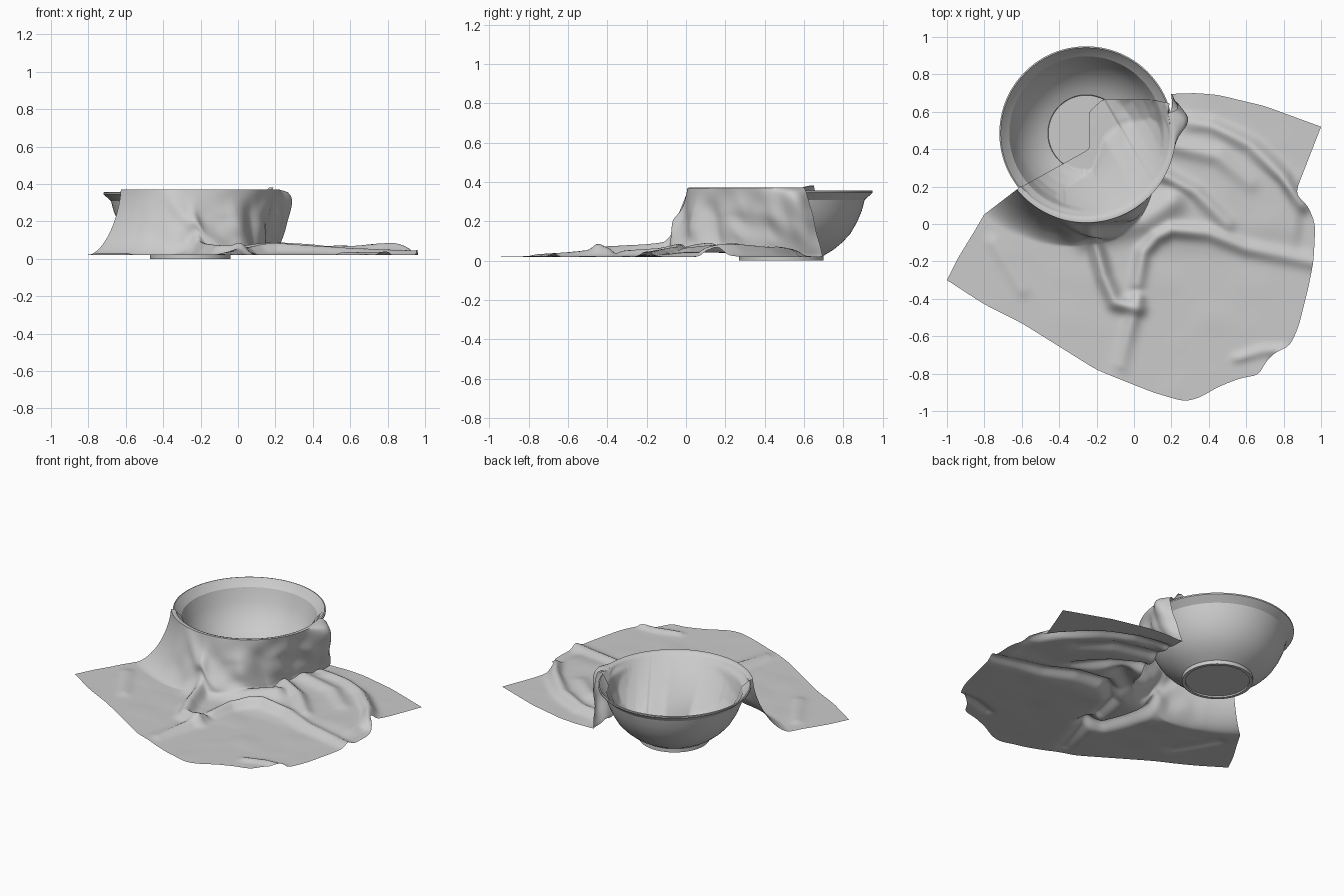
import bpy, bmesh, math
from mathutils import Vector, noise

if "Cube" in bpy.data.objects:
    bpy.data.objects.remove(bpy.data.objects["Cube"])

CX, CY = -0.255, 0.485          # bowl centre

grey = bpy.data.materials.new("light_grey")
grey.diffuse_color = (0.6, 0.6, 0.6, 1)
grey.use_nodes = True
grey.node_tree.nodes["Principled BSDF"].inputs["Base Color"].default_value = grey.diffuse_color


def finish(name, bm, angle):
    mesh = bpy.data.meshes.new(name)
    bm.to_mesh(mesh)
    bm.free()
    ob = bpy.data.objects.new(name, mesh)
    bpy.context.collection.objects.link(ob)
    mesh.materials.append(grey)
    bpy.ops.object.select_all(action='DESELECT')
    ob.select_set(True)
    bpy.context.view_layer.objects.active = ob
    bpy.ops.object.shade_smooth_by_angle(angle=math.radians(angle))
    return ob


def interp(table, x):
    for (a, fa), (b, fb) in zip(table, table[1:]):
        if x <= b:
            k = max(0, (x - a) / (b - a))
            return fa + (fb - fa) * k
    return table[-1][1]


def resample(pts, n, passes=0):
    """n + 1 points evenly spaced along a polyline, optionally rounded."""
    pts = [Vector(p) for p in pts]
    acc = [0]
    for a, b in zip(pts, pts[1:]):
        acc.append(acc[-1] + (b - a).length)
    xs = list(zip(acc, [p.x for p in pts]))
    ys = list(zip(acc, [p.y for p in pts]))
    out = [Vector((interp(xs, acc[-1] * i / n), interp(ys, acc[-1] * i / n)))
           for i in range(n + 1)]
    for _ in range(passes):
        out = [out[0]] + [(a + b * 2 + c) / 4 for a, b, c in zip(out, out[1:], out[2:])] + [out[-1]]
    return out


def smooth(a, b, x):
    k = min(1, max(0, (x - a) / (b - a)))
    return k * k * (3 - 2 * k)


# Bowl: lathed profile with foot ring and flared rim
inner = [(0, .04), (.203, .04), (.206, .05), (.25, .071), (.3, .11), (.35, .165),
         (.385, .23), (.412, .31), (.455, .352)]
outer = [(.458, .357), (.465, .355), (.465, .346), (.424, .308), (.41, .255), (.385, .195),
         (.35, .135), (.31, .092), (.265, .055), (.215, .025), (.215, 0),
         (.195, 0), (.195, .01), (0, .01)]
bm = bmesh.new()
prev = None
S = 96
for r, z in inner + outer:
    if r == 0:
        ring = [bm.verts.new((CX, CY, z))] * S
    else:
        ring = [bm.verts.new((CX + r * math.cos(2 * math.pi * i / S),
                              CY + r * math.sin(2 * math.pi * i / S), z)) for i in range(S)]
    if prev:
        for i in range(S):
            j = (i + 1) % S
            quad = list(dict.fromkeys([prev[i], prev[j], ring[j], ring[i]]))
            bm.faces.new(quad)
    prev = ring
bmesh.ops.recalc_face_normals(bm, faces=bm.faces)
finish("bowl", bm, 27)

# Cloth folds lying on the floor: (path of x, y, height; width)
ridges = [
    ([(.22, .56, .03), (.42, .53, .03), (.62, .42, .03), (.8, .25, .05), (.9, .1, .045)], .035),
    ([(.02, -.32, .03), (.05, -.15, .045), (.12, -.07, .05), (.2, -.03, .05), (.4, -.05, .035),
      (.6, -.13, .035), (.95, -.2, .03)], .035),
    ([(-.22, -.06, .08), (-.16, -.28, .06), (-.1, -.42, .055), (.02, -.45, .055)], .04),
    ([(.02, -.4, .05), (-.02, -.55, .03), (-.07, -.75, .015)], .035),
    ([(.16, .26, .05), (.33, .17, .04), (.5, .0, .025)], .04),
    ([(.2, .42, .03), (.45, .36, .025), (.62, .22, .015)], .045),
    ([(-.25, -.05, .07), (-.12, -.02, .05), (.05, .02, .05), (.2, .12, .05)], .07),
    ([(.55, -.72, .02), (.68, -.68, .025), (.8, -.67, .02)], .02),
    ([(-.75, -.1, .012), (-.6, -.35, .012)], .04),
]


def floor_z(x, y):
    p = Vector((x, y))
    h = 0
    for path, w in ridges:
        best = 0
        for a, b in zip(path, path[1:]):
            pa, pb = Vector(a[:2]), Vector(b[:2])
            d = pb - pa
            k = min(1, max(0, (p - pa).dot(d) / d.length_squared))
            dist = (p - pa - d * k).length
            best = max(best, (a[2] + (b[2] - a[2]) * k) * math.exp(-(dist / w) ** 2))
        h = math.hypot(h, best)
    # raised area ending in the long curved fold
    step = 1 - smooth(.5, .57, math.hypot(x - .35, y))
    h += .022 * step * smooth(-.2, .0, y) * smooth(.0, .2, x)
    h += .006 * max(0, noise.noise(Vector((x * 5, y * 5, 3))))
    return .019 + h


# Cloth: one grid running from inside the bowl, over the rim, down and outward
N, NI, NW, NF = 180, 30, 28, 70
inner_edge = resample([(-.60, .20), (-.33, .35), (-.24, .40), (-.24, .60),
                       (-.17, .665), (.1, .665), (.19, .645)], N, 6)
outline = resample([(-1, -.3), (-.8, -.43), (-.6, -.53), (-.2, -.78), (.1, -.9), (.27, -.95), (.35, -.93),
                    (.45, -.87), (.58, -.82), (.67, -.81), (.7, -.74), (.76, -.68), (.83, -.66),
                    (.88, -.55), (.93, -.35), (.96, -.2), (.97, 0), (.93, .1), (.86, .16),
                    (1, .52)], N, 5)
spread = [(0, .22), (.12, .17), (.25, .135), (.4, .11), (.5, .06), (.6, -.01), (.75, -.06),
          (.9, -.03), (1, .02)]


def polar(deg, r):
    a = math.radians(deg)
    return Vector((CX + r * math.cos(a), CY + r * math.sin(a)))


us = [i / N for i in range(N + 1)]
foot = [polar(218.5 + 166.5 * u, .478 + interp(spread, u)) for u in us]
left = resample([foot[0], (-.86, -.05), (-.94, -.18), (-1, -.3)], NF, 6)
right = resample([foot[-1], (.33, .7), (.45, .69), (.7, .63), (1, .52)], NF, 6)

rows = []
# part lying inside the bowl
for j in range(NI):
    k = j / NI
    row = []
    for i, u in enumerate(us):
        e = inner_edge[i]
        q = e.lerp(polar(219 + 155 * u, .45), k)
        bowl = interp(inner, math.hypot(q.x - CX, q.y - CY)) + .012
        ze = interp(inner, math.hypot(e.x - CX, e.y - CY)) + .012
        chord = .368 - (.368 - ze) * min(1, (1 - k) * 1.45)
        z = max(bowl, chord)
        fold = noise.noise(Vector((q.x * 9, q.y * 9, 1))) * .05 * smooth(.45, .9, u)
        row.append((q.x, q.y, z + max(0, fold) * (1 - k)))
    rows.append(row)
# over the rim
for r, z in ((.45, .366), (.466, .371)):
    rows.append([(*polar(219 + 155 * u, r), z) for u in us])
# hanging wall
for j in range(NW):
    t = j / NW
    row = []
    for i, u in enumerate(us):
        s = t ** (1.5 - .5 * smooth(.1, .3, u))
        deg = 219 + 155 * u + (11.5 * u - .5) * t
        hang = math.sin(math.pi * t)
        r = .478 + interp(spread, u) * s
        r += .085 * math.exp(-((u - .95) / .05) ** 2) * math.sin(math.pi * t ** .5)
        # diagonal creases and pleats
        r += .025 * hang * math.exp(-((u - .24 - .2 * t) / .03) ** 2)
        r -= .025 * hang * math.exp(-((u - .34 - .15 * t) / .05) ** 2)
        r += .03 * hang * noise.noise(Vector((u * 11, t * 2.5, 7))) * smooth(.1, .3, u)
        zf = floor_z(*foot[i])
        z = zf + (.37 - zf) * (1 - t) ** (1.6 - .55 * smooth(.2, .6, u))
        row.append((*polar(deg, r), z))
    rows.append(row)
# floor part: patch between wall foot, side edges and outline
for j in range(NF + 1):
    v = j / NF
    row = []
    for i, u in enumerate(us):
        q = (foot[i].lerp(outline[i], v) + left[j].lerp(right[j], u)
             - foot[0].lerp(foot[-1], u).lerp(outline[0].lerp(outline[-1], u), v))
        row.append((q.x, q.y, floor_z(q.x, q.y)))
    rows.append(row)

bm = bmesh.new()
grid = [[bm.verts.new(p) for p in row] for row in rows]
for ra, rb in zip(grid, grid[1:]):
    for i in range(N):
        bm.faces.new((ra[i], rb[i], rb[i + 1], ra[i + 1]))
# soften the joins between the parts
soft = [v for row in grid[NI + 4:-1] for v in row[1:-1]]
for _ in range(2):
    bmesh.ops.smooth_vert(bm, verts=soft, factor=.5, use_axis_x=True, use_axis_y=True, use_axis_z=True)
finish("draped_cloth", bm, 60)
